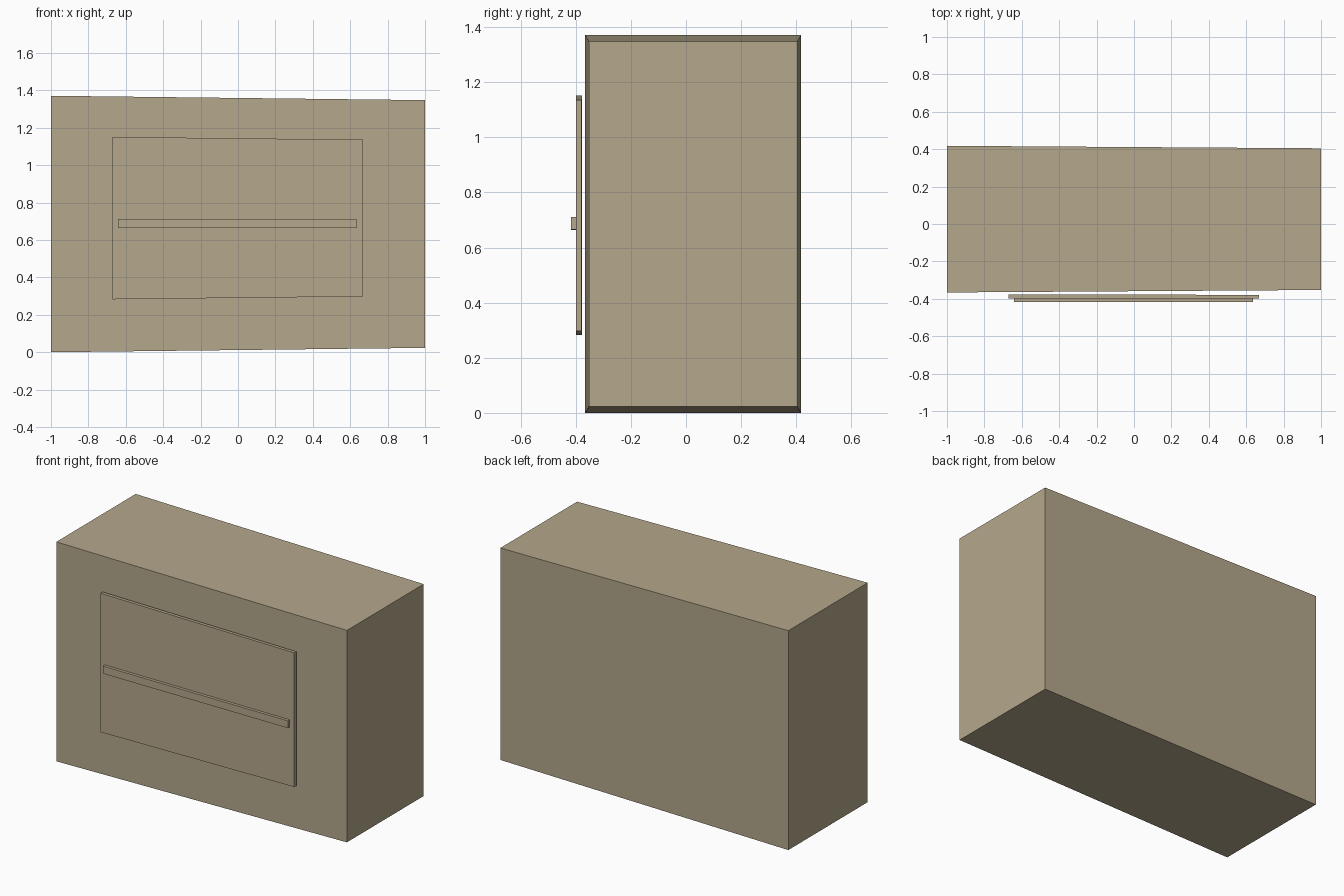
import bpy, bmesh

if "Cube" in bpy.data.objects:
    bpy.data.objects.remove(bpy.data.objects["Cube"])

tan = bpy.data.materials.new("warm_tan")
tan.diffuse_color = (0.46, 0.39, 0.26, 1)
tan.use_nodes = True
tan.node_tree.nodes["Principled BSDF"].inputs["Base Color"].default_value = tan.diffuse_color


def tapered_box(name, x0, x1, y, z, taper):
    """Box along x whose right end is scaled about its own centre."""
    cy, cz = sum(y) / 2, sum(z) / 2
    bm = bmesh.new()
    bmesh.ops.create_cube(bm, size=1)
    for v in bm.verts:
        s = taper if v.co.x > 0 else 1
        v.co = (x1 if v.co.x > 0 else x0,
                cy + v.co.y * (y[1] - y[0]) * s,
                cz + v.co.z * (z[1] - z[0]) * s)
    mesh = bpy.data.meshes.new(name)
    bm.to_mesh(mesh)
    bm.free()
    mesh.materials.append(tan)
    obj = bpy.data.objects.new(name, mesh)
    bpy.context.collection.objects.link(obj)


# Main cabinet, thin front panel floating just ahead of it, and the crossbar
tapered_box("cabinet_body", -1, 1, (-0.366, 0.418), (0, 1.371), 0.966)
tapered_box("front_panel", -0.672, 0.668, (-0.399, -0.378), (0.283, 1.151), 0.966)
tapered_box("crossbar", -0.641, 0.637, (-0.418, -0.399), (0.664, 0.711), 0.966)
